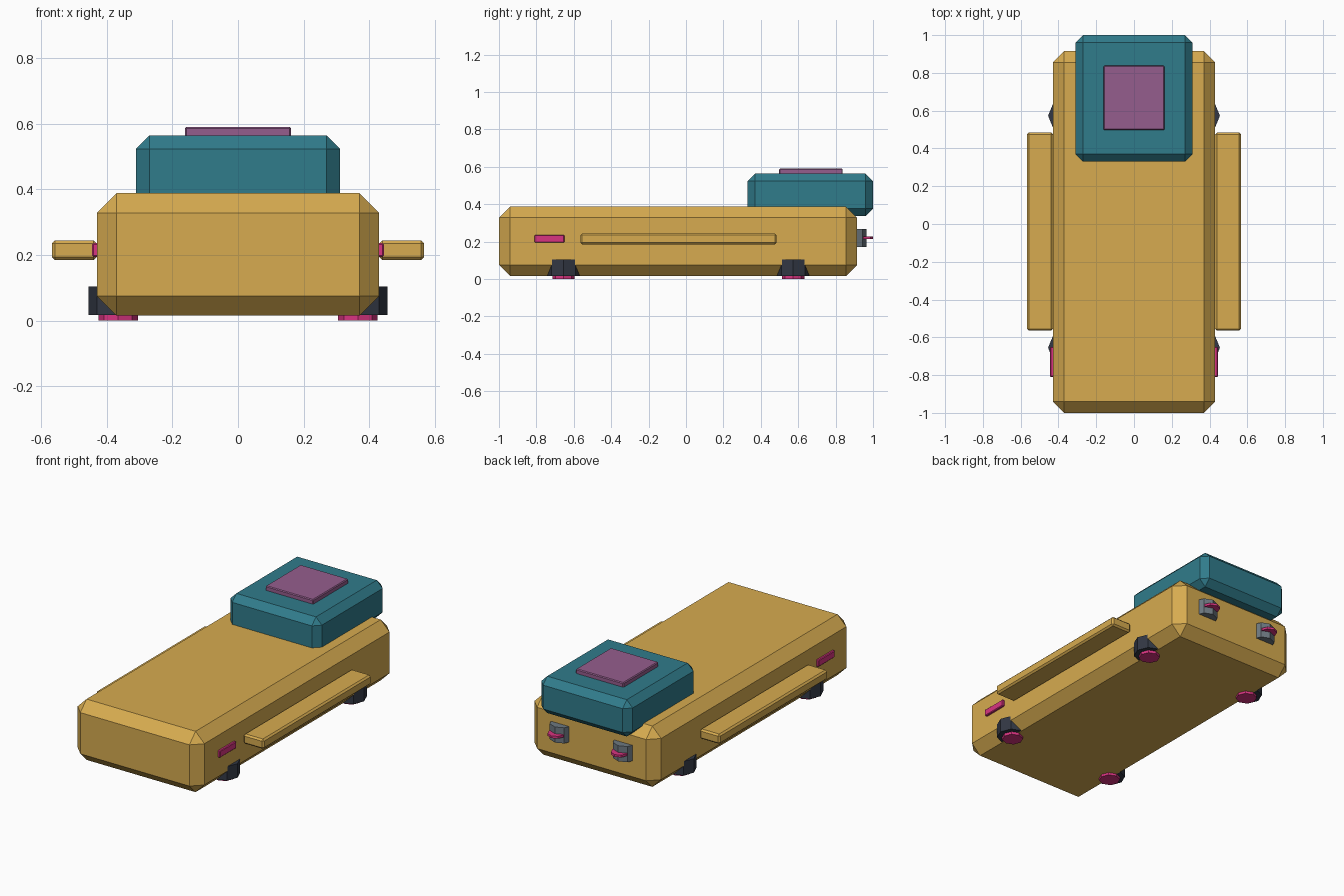
import bpy
import math

cube = bpy.data.objects.get("Cube")
if cube:
    bpy.data.objects.remove(cube, do_unlink=True)


def material(name, rgb):
    mat = bpy.data.materials.new(name)
    mat.use_nodes = True
    mat.diffuse_color = (*rgb, 1)
    mat.node_tree.nodes["Principled BSDF"].inputs["Base Color"].default_value = (*rgb, 1)
    return mat


GOLD = material("gold", (0.68, 0.41, 0.08))
TEAL = material("teal", (0.03, 0.2, 0.26))
PURPLE = material("purple", (0.3, 0.11, 0.27))
PINK = material("pink", (0.69, 0.034, 0.22))
DARK = material("dark slate", (0.032, 0.039, 0.058))
GREY = material("grey", (0.155, 0.19, 0.22))


def box(name, low, high, bevel, mat):
    """Chamfered box between two opposite corners."""
    centre = [(a + b) / 2 for a, b in zip(low, high)]
    bpy.ops.mesh.primitive_cube_add(size=1, location=centre)
    obj = bpy.context.object
    obj.name = name
    obj.scale = [b - a for a, b in zip(low, high)]
    bpy.ops.object.transform_apply(location=False, rotation=False, scale=True)
    chamfer = obj.modifiers.new("chamfer", "BEVEL")
    chamfer.width = bevel
    chamfer.segments = 1
    obj.data.materials.append(mat)
    return obj


def octagon(name, x, y, bottom, top, radius, mat):
    """Upright eight-sided prism with a corner on each axis."""
    bpy.ops.mesh.primitive_cylinder_add(vertices=8, radius=radius, depth=top - bottom,
                                        location=(x, y, (bottom + top) / 2))
    obj = bpy.context.object
    obj.name = name
    obj.data.materials.append(mat)
    return obj


# Hull, cabin and roof hatch
box("hull", (-0.43, -1, 0.015), (0.43, 0.915, 0.388), 0.06, GOLD)
box("cabin", (-0.31, 0.33, 0.337), (0.31, 1, 0.563), 0.04, TEAL)
box("roof_hatch", (-0.162, 0.497, 0.553), (0.162, 0.838, 0.59), 0.005, PURPLE)

for side, s in (("left", 1), ("right", -1)):
    # Side running boards and marker lights
    board = sorted((s * 0.43, s * 0.567))
    box(side + "_side_board", (board[0], -0.565, 0.184), (board[1], 0.485, 0.244), 0.01, GOLD)
    light = sorted((s * 0.415, s * 0.444))
    box(side + "_marker_light", (light[0], -0.81, 0.194), (light[1], -0.65, 0.236), 0.004, PINK)

    # Lift pods with glowing undersides
    for place, y in (("front", -0.655), ("back", 0.573)):
        octagon(f"{place}_{side}_lift_pod", s * 0.365, y, 0.017, 0.103, 0.09, DARK)
        octagon(f"{place}_{side}_lift_glow", s * 0.365, y, 0, 0.025, 0.06, PINK)

    # Rear engines with glow discs
    octagon(side + "_engine", s * 0.215, 0.895, 0.172, 0.268, 0.07, GREY)
    octagon(side + "_engine_glow", s * 0.215, 0.95, 0.213, 0.227, 0.05, PINK)
